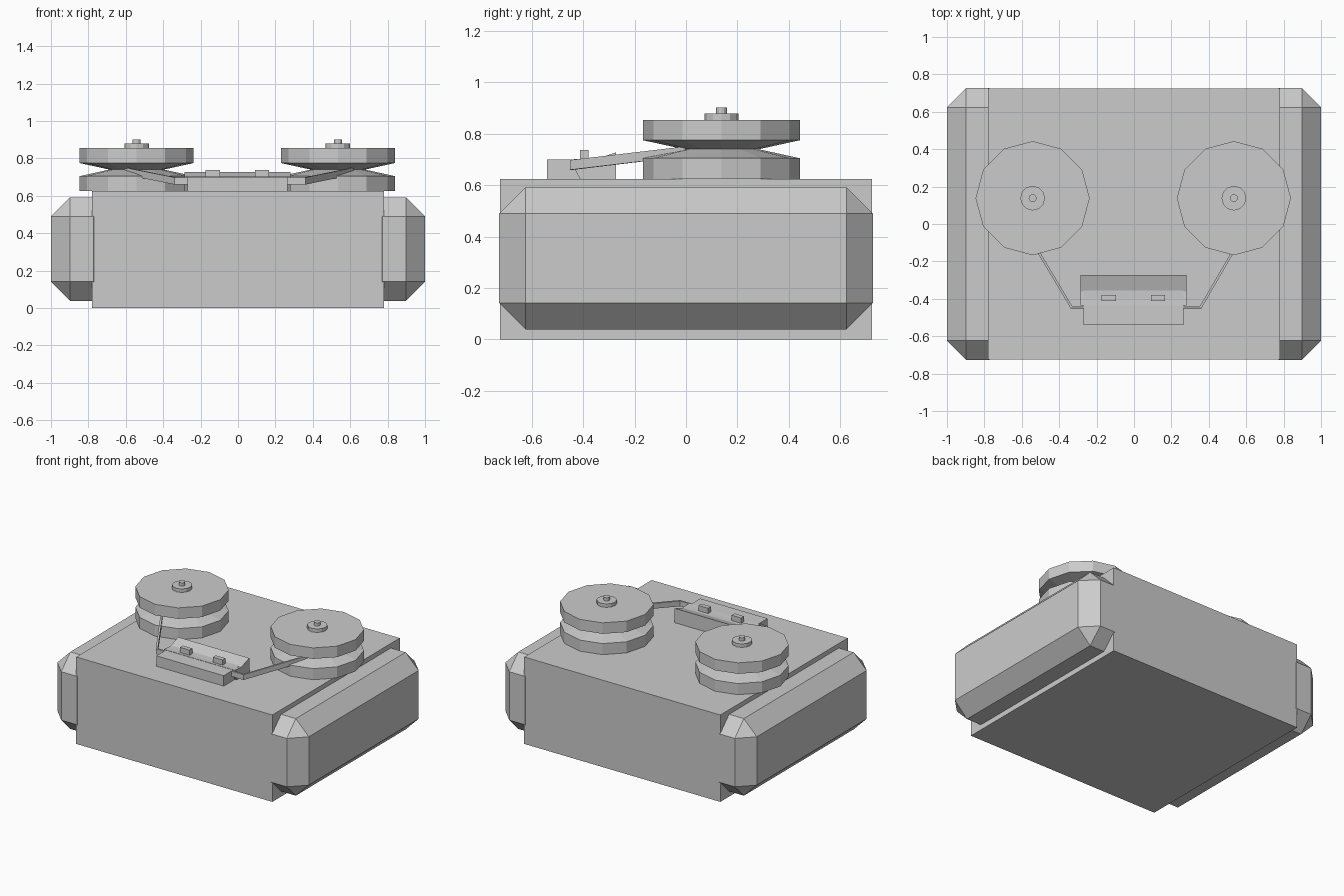
import bpy, bmesh, math

if "Cube" in bpy.data.objects:
    bpy.data.objects.remove(bpy.data.objects["Cube"])


def finish(name, bm):
    bmesh.ops.recalc_face_normals(bm, faces=bm.faces)
    me = bpy.data.meshes.new(name)
    bm.to_mesh(me)
    bm.free()
    ob = bpy.data.objects.new(name, me)
    bpy.context.collection.objects.link(ob)
    return ob


def box(name, lo, hi, bevel=0):
    bm = bmesh.new()
    bmesh.ops.create_cube(bm, size=1)
    for v in bm.verts:
        v.co = [(a + b) / 2 + c * (b - a) for a, b, c in zip(lo, hi, v.co)]
    if bevel:
        bmesh.ops.bevel(bm, geom=bm.edges[:], offset=bevel, segments=1,
                        affect='EDGES', profile=0.5)
    return finish(name, bm)


def lathe(name, profile, x, y, sides=12):
    """Closed solid of revolution from (radius, z) rings."""
    bm = bmesh.new()
    rings = [[bm.verts.new((x + r * math.cos(k * math.tau / sides),
                            y + r * math.sin(k * math.tau / sides), z))
              for k in range(sides)] for r, z in profile]
    for a, b in zip(rings, rings[1:]):
        for k in range(sides):
            n = (k + 1) % sides
            bm.faces.new((a[k], a[n], b[n], b[k]))
    bm.faces.new(rings[0])
    bm.faces.new(rings[-1])
    return finish(name, bm)


def extrude_x(name, profile, x0, x1):
    """Prism along x from a (y, z) outline."""
    bm = bmesh.new()
    a = [bm.verts.new((x0, y, z)) for y, z in profile]
    b = [bm.verts.new((x1, y, z)) for y, z in profile]
    bm.faces.new(a)
    bm.faces.new(b)
    for i in range(len(a)):
        n = (i + 1) % len(a)
        bm.faces.new((a[i], a[n], b[n], b[i]))
    return finish(name, bm)


# Main case and bevelled side bumpers
box("case", (-0.78, -0.724, 0), (0.78, 0.724, 0.625))
box("bumper_right", (0.67, -0.727, 0.038), (1.0, 0.727, 0.592), 0.103)
box("bumper_left", (-1.0, -0.727, 0.038), (-0.67, 0.727, 0.592), 0.103)

# Reels: two flanges meeting at a narrow waist, topped by hub and pin
for side, x in (("left", -0.542), ("right", 0.534)):
    lathe("reel_" + side, [(0.305, 0.625), (0.305, 0.705), (0.145, 0.74),
                           (0.305, 0.775), (0.305, 0.854)], x, 0.138)
    lathe("hub_" + side, [(0.066, 0.85), (0.066, 0.879)], x, 0.138)
    lathe("pin_" + side, [(0.021, 0.875), (0.021, 0.902)], x, 0.138)

# Reading head: front base, sloped rear block, two nubs
box("head_base", (-0.27, -0.541, 0.62), (0.265, -0.32, 0.70))
extrude_x("head_block", [(-0.41, 0.62), (-0.435, 0.665), (-0.435, 0.702),
                         (-0.362, 0.698), (-0.272, 0.728), (-0.272, 0.62)],
          -0.285, 0.28)
for i, x in enumerate((-0.135, 0.128)):
    box(f"head_nub_{i}", (x - 0.038, -0.413, 0.68), (x + 0.038, -0.38, 0.738))

# Tape ribbon running from reel to reel past the head
bm = bmesh.new()
path = [(-0.6, 0.0, 0.732), (-0.335, -0.444, 0.679),
        (0.357, -0.444, 0.679), (0.615, 0.0, 0.732)]
cols = [[bm.verts.new((x, y, z + d)) for d in (-0.019, 0.019)] for x, y, z in path]
for a, b in zip(cols, cols[1:]):
    bm.faces.new((a[0], b[0], b[1], a[1]))
tape = finish("tape", bm)
mod = tape.modifiers.new("thickness", 'SOLIDIFY')
mod.thickness = 0.013
mod.offset = 0
mod.use_even_offset = True
